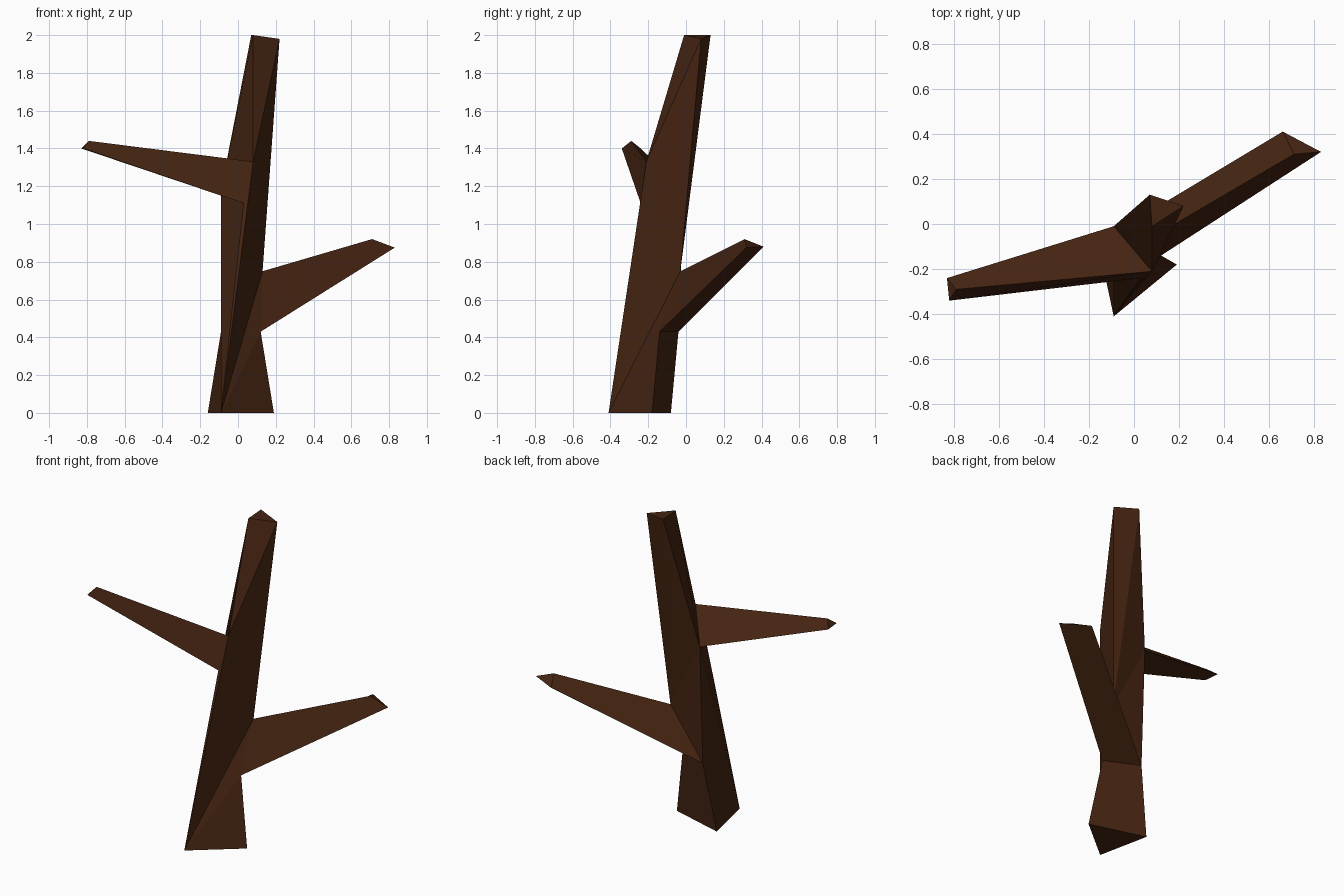
import bpy
import bmesh

cube = bpy.data.objects.get("Cube")
if cube:
    bpy.data.objects.remove(cube, do_unlink=True)

# Bark colour
bark = bpy.data.materials.new("dark_brown_bark")
bark.use_nodes = True
colour = (0.06, 0.018, 0.006, 1.0)
bark.diffuse_color = colour
bsdf = bark.node_tree.nodes["Principled BSDF"]
bsdf.inputs["Base Color"].default_value = colour
bsdf.inputs["Roughness"].default_value = 0.9

# Three-sided rings: foot, crown, and the root and tip of each branch
points = {
    "foot_front": (-0.09, -0.41, 0), "foot_side": (0.19, -0.18, 0), "foot_back": (-0.16, -0.08, 0),
    "crown_front": (0.08, -0.01, 2.0), "crown_side": (0.22, 0.08, 1.98), "crown_back": (0.07, 0.13, 2.0),
    "low_top": (0.13, -0.03, 0.75), "low_front": (0.12, -0.14, 0.43), "low_back": (-0.09, -0.04, 0.43),
    "low_tip_top": (0.71, 0.31, 0.92), "low_tip_front": (0.83, 0.32, 0.875), "low_tip_back": (0.66, 0.41, 0.88),
    "high_top": (0.08, -0.21, 1.33), "high_front": (0.03, -0.24, 1.11), "high_back": (-0.09, -0.01, 1.18),
    "high_tip_top": (-0.79, -0.29, 1.44), "high_tip_front": (-0.82, -0.34, 1.40), "high_tip_back": (-0.83, -0.24, 1.40),
}


def build(name, faces):
    """Make a flat-shaded object from faces given as strings of point names."""
    bm = bmesh.new()
    verts = {}
    for face in faces:
        corners = face.split()
        for corner in corners:
            if corner not in verts:
                verts[corner] = bm.verts.new(points[corner])
        bm.faces.new([verts[corner] for corner in corners])
    bmesh.ops.recalc_face_normals(bm, faces=bm.faces[:])
    mesh = bpy.data.meshes.new(name)
    bm.to_mesh(mesh)
    bm.free()
    mesh.materials.append(bark)
    obj = bpy.data.objects.new(name, mesh)
    bpy.context.collection.objects.link(obj)


def branch(name, key):
    """Tapered three-sided prism from root ring to tip ring, closed at both ends."""
    sides = ("top", "front", "back")
    root = [f"{key}_{s}" for s in sides]
    tip = [f"{key}_tip_{s}" for s in sides]
    faces = [" ".join(root), " ".join(tip)]
    for i in range(3):
        j = (i + 1) % 3
        faces.append(" ".join((root[i], root[j], tip[j], tip[i])))
    build(name, faces)


# Trunk: leaning, faceted, bent where the branches leave it
build("trunk", [
    # foot and crown
    "foot_front foot_side foot_back",
    "crown_front crown_side crown_back",
    # lower trunk
    "foot_front foot_side low_front",
    "foot_front low_front low_top",
    "foot_side foot_back low_back low_front",
    "foot_front low_back foot_back",
    # front and side
    "foot_front low_top high_top",
    "low_top crown_side high_top",
    "crown_front crown_side high_top",
    "foot_front high_top high_front",
    "foot_front high_front high_back",
    "foot_front high_back low_back",
    # back
    "low_top low_back high_back",
    "low_top high_back crown_back",
    "low_top crown_back crown_side",
    "high_back high_top crown_front crown_back",
    # seats of the branches
    "low_top low_front low_back",
    "high_top high_front high_back",
])

branch("lower_branch", "low")
branch("upper_branch", "high")
